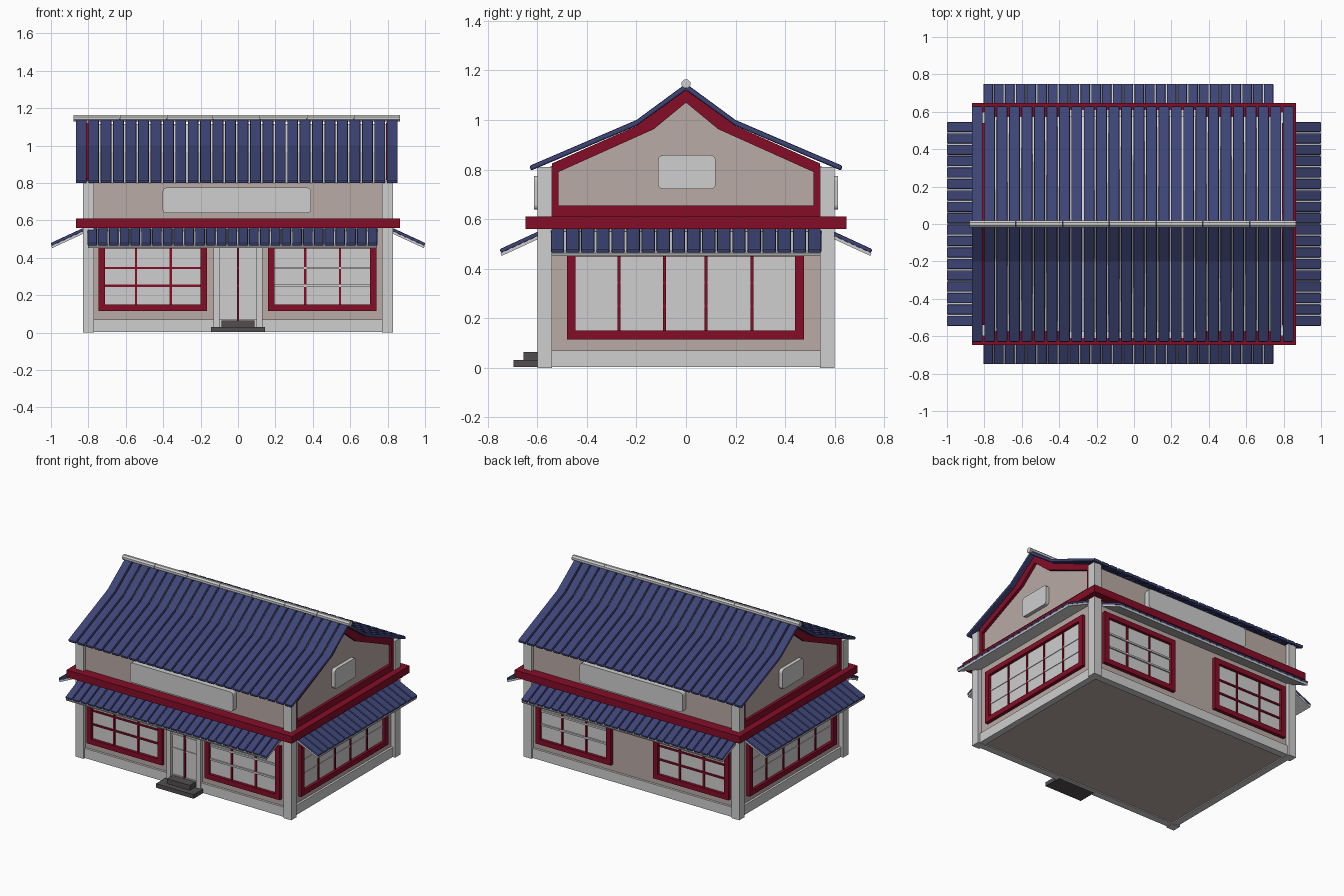
import bpy, bmesh, math

cube = bpy.data.objects.get("Cube")
if cube:
    bpy.data.objects.remove(cube, do_unlink=True)


def material(name, r, g, b):
    m = bpy.data.materials.new(name)
    m.use_nodes = True
    m.diffuse_color = (r, g, b, 1)
    m.node_tree.nodes["Principled BSDF"].inputs["Base Color"].default_value = (r, g, b, 1)
    return m


LIGHT = material("light grey", 0.62, 0.62, 0.62)
BEIGE = material("beige plaster", 0.485, 0.405, 0.375)
RED = material("dark red", 0.235, 0.004, 0.02)
NAVY = material("navy tile", 0.047, 0.058, 0.18)
STONE = material("dark stone", 0.084, 0.076, 0.08)


def finish(name, bm, mat, bevel=0):
    bmesh.ops.recalc_face_normals(bm, faces=bm.faces)
    me = bpy.data.meshes.new(name)
    bm.to_mesh(me)
    bm.free()
    me.materials.append(mat)
    ob = bpy.data.objects.new(name, me)
    bpy.context.collection.objects.link(ob)
    if bevel:
        mod = ob.modifiers.new("bevel", 'BEVEL')
        mod.width = bevel
        mod.segments = 2
        mod.limit_method = 'ANGLE'
        mod.angle_limit = math.radians(40)
    return ob


def place(axis, p, d):
    return {'x': (d, p[0], p[1]), 'y': (p[0], d, p[1]), 'z': (p[0], p[1], d)}[axis]


def solid(name, axis, items, mat, bevel=0):
    """Each item is (outline, start, end): an outline extruded along the axis."""
    bm = bmesh.new()
    for pts, a, b in items:
        lo = [bm.verts.new(place(axis, p, a)) for p in pts]
        hi = [bm.verts.new(place(axis, p, b)) for p in pts]
        bm.faces.new(lo)
        bm.faces.new(hi)
        for i in range(len(pts)):
            j = (i + 1) % len(pts)
            bm.faces.new((lo[i], lo[j], hi[j], hi[i]))
    return finish(name, bm, mat, bevel)


def ring(name, axis, outer, inner, a, b, mat):
    """Flat border between two outlines, extruded along the axis."""
    bm = bmesh.new()
    loops = [[bm.verts.new(place(axis, p, d)) for p in pts]
             for pts, d in ((outer, a), (outer, b), (inner, b), (inner, a))]
    n = len(outer)
    for k in range(4):
        p, q = loops[k], loops[(k + 1) % 4]
        for i in range(n):
            j = (i + 1) % n
            bm.faces.new((p[i], p[j], q[j], q[i]))
    return finish(name, bm, mat)


def rect(u0, u1, v0, v1):
    return [(u0, v0), (u1, v0), (u1, v1), (u0, v1)]


def rounded(u0, u1, v0, v1, r):
    pts = []
    for k, (u, v) in enumerate(rect(u0 + r, u1 - r, v0 + r, v1 - r)):
        for s in range(4):
            t = math.pi + math.pi / 2 * (k + s / 3)
            pts.append((u + r * math.cos(t), v + r * math.sin(t)))
    return pts


def mirrored(half):
    """Complete a right half outline, listed bottom to centre top."""
    return half + [(-u, v) for u, v in reversed(half) if u]


SIDES = ((1, "left", "back"), (-1, "right", "front"))
WX, WY = 0.80, 0.575

# Body, with grey boarding under the tiles
body = solid("body", 'x', [(mirrored([(WY, 0.01), (WY, 0.80), (0.2, 0.965), (0, 1.115)]), -WX, WX)], BEIGE)
body.data.materials.append(LIGHT)
for f in body.data.polygons:
    f.material_index = int(f.normal.z > 0.3)

# Corner posts, base course and belt
solid("corner_posts", 'z',
      [(rect(sx * 0.77, sx * 0.83, sy * 0.54, sy * 0.60), 0, 0.81) for sx in (1, -1) for sy in (1, -1)], LIGHT)
ring("base_course", 'z', rect(-0.815, 0.815, -0.59, 0.59), rect(-0.77, 0.77, -0.54, 0.54), 0.003, 0.07, LIGHT)
solid("belt", 'z', [(rect(-0.867, 0.867, -0.647, 0.647), 0.56, 0.61)], RED)

# Main roof tiles and ridge
PITCH = 0.0665
for s, lr, fb in SIDES:
    slope = [(0.632, 0.815), (0.2, 1.0), (0, 1.147), (0, 1.12), (0.2, 0.976), (0.625, 0.796)]
    slope = [(s * y, z) for y, z in slope]
    solid(fb + "_roof_tiles", 'x',
          [(slope, -0.867 + i * PITCH, -0.867 + i * PITCH + 0.058) for i in range(26)], NAVY, 0.007)
octagon = [(0.019 * math.cos(math.pi * (k + 0.5) / 4), 1.146 + 0.019 * math.sin(math.pi * (k + 0.5) / 4))
           for k in range(8)]
solid("ridge", 'x', [(octagon, -0.88 + i * 0.25, -0.633 + i * 0.25) for i in range(7)], LIGHT)


# Lower awnings: a sheet under a row of tiles
def awning(name, axis, s, shift, start, end, count):
    def band(tip, drop, thick):
        top = [(0.56 + shift, 0.567 - drop), (tip + shift, 0.567 - drop - (tip - 0.56) * 0.46)]
        low = [(u - thick * 0.4, z - thick) for u, z in reversed(top)]
        return [(s * u, z) for u, z in top + low]
    step = (end - start) / count
    solid(name + "_tiles", axis,
          [(band(0.752, 0, 0.016), start + i * step, start + (i + 0.88) * step) for i in range(count)],
          NAVY, 0.006)
    solid(name + "_sheet", axis, [(band(0.748, 0.0165, 0.012), start + 0.003, end - 0.01)], LIGHT)


for s, lr, fb in SIDES:
    awning(fb + "_awning", 'x', s, 0, -0.805, 0.752, 27)
    awning(lr + "_awning", 'y', s, 0.25, -0.545, 0.553, 18)


# Windows: frame, panes and bars
def window(name, axis, wall, s, u0, u1, posts, rail_mat, rail_out):
    def layer(part, rects, out, mat):
        solid(name + part, axis, [(rect(*r), s * (wall - 0.005), s * (wall + out)) for r in rects], mat)
    z0, z1, t = 0.115, 0.485, 0.035
    ring(name + "_frame", axis, rect(u0, u1, z0, z1), rect(u0 + t, u1 - t, z0 + t, z1 - t),
         s * (wall - 0.005), s * (wall + 0.024), RED)
    inner = (u0 + t, u1 - t)
    layer("_panes", [(*inner, z0 + t, z1 - t)], 0.004, LIGHT)
    layer("_posts", [(p - 0.006, p + 0.006, z0 + t, z1 - t) for p in posts], 0.011, RED)
    layer("_rails", [(*inner, z - 0.006, z + 0.006) for z in (0.25, 0.345)], rail_out, rail_mat)


for s, lr, fb in SIDES:
    window(fb + "_right_window", 'y', WY, s, -0.745, -0.165, (-0.545, -0.36), RED, 0.012)
    window(fb + "_left_window", 'y', WY, s, 0.16, 0.74, (0.36, 0.545), LIGHT, 0.013)
    window(lr + "_window", 'x', WX, s, -0.48, 0.475, (-0.27, -0.086, 0.081, 0.267), LIGHT, 0.008)

# Door
solid("door_leaves", 'y', [(rect(-0.125, 0.125, 0.01, 0.49), -WY - 0.006, -WY)], LIGHT)
solid("door_jambs", 'y', [(rect(s * 0.098, s * 0.13, 0.003, 0.49), -0.6, -WY) for s in (1, -1)], LIGHT)
solid("door_rails", 'y', [(rect(-0.1, 0.1, z - 0.006, z + 0.006), -WY - 0.011, -WY) for z in (0.25, 0.345)], LIGHT)
solid("door_seam", 'y', [(rect(-0.005, 0.005, 0.06, 0.49), -0.592, -WY)], RED)

# Entrance steps
solid("steps", 'z', [(rect(-0.145, 0.145, -0.695, -0.56), 0.003, 0.031),
                     (rect(-0.088, 0.088, -0.655, -0.56), 0.031, 0.065)], STONE)

# Gable borders and signs
outer = mirrored([(0.54, 0.60), (0.54, 0.825), (0.2, 0.976), (0, 1.122)])
inner = mirrored([(0.515, 0.655), (0.515, 0.79), (0.13, 0.963), (0, 1.07)])
for s, lr, fb in SIDES:
    ring(lr + "_gable_border", 'x', outer, inner, s * 0.79, s * 0.82, RED)
    solid(lr + "_gable_sign", 'x', [(rounded(-0.113, 0.12, 0.722, 0.858, 0.02), s * 0.79, s * 0.825)], LIGHT)
    solid(fb + "_sign", 'y', [(rounded(-0.403, 0.39, 0.638, 0.775, 0.02), s * 0.56, s * 0.613)], LIGHT)
